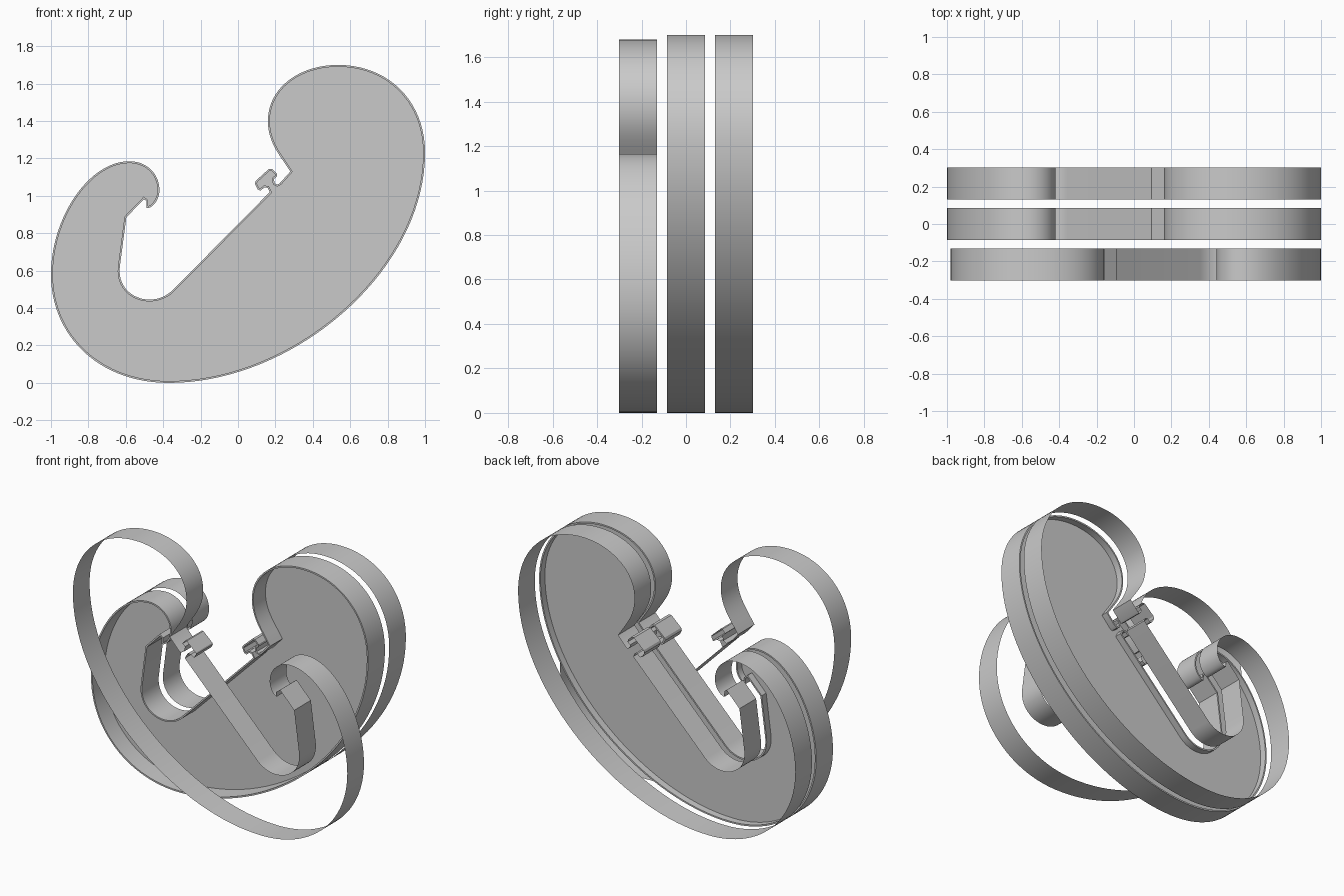
import bpy
import bmesh
from mathutils import Vector
from mathutils.geometry import interpolate_bezier

cube = bpy.data.objects.get("Cube")
if cube:
    bpy.data.objects.remove(cube, do_unlink=True)

grey = bpy.data.materials.new("plain grey")
grey.use_nodes = True
colour = (0.59, 0.59, 0.59, 1)
grey.diffuse_color = colour
grey.node_tree.nodes["Principled BSDF"].inputs["Base Color"].default_value = colour

WALL = 0.01


def bend(a, ha, hb, b, steps=20):
    """Bezier from a to b without its last point."""
    pts = interpolate_bezier(*(Vector((*p, 0)) for p in (a, ha, hb, b)), steps + 1)
    return [Vector((p.x, p.y)) for p in pts[:-1]]


def corners(*pts):
    return [Vector(p) for p in pts]


def make_outline():
    """Hooked bean profile in x and z, running counter-clockwise."""
    path = bend((-0.37, 0), (0.30, 0), (1, 0.60), (1, 1.23), 36)
    path += bend((1, 1.23), (1, 1.51), (0.80, 1.70), (0.535, 1.70))
    path += bend((0.535, 1.70), (0.33, 1.70), (0.16, 1.58), (0.16, 1.40))
    path += bend((0.16, 1.40), (0.16, 1.28), (0.23, 1.21), (0.28, 1.13), 12)
    # small locking clip
    path += corners((0.28, 1.13), (0.222, 1.066), (0.21, 1.06), (0.196, 1.068),
                    (0.192, 1.09), (0.21, 1.105), (0.208, 1.118), (0.184, 1.144),
                    (0.165, 1.144), (0.095, 1.08), (0.09, 1.065), (0.105, 1.035),
                    (0.12, 1.028), (0.142, 1.045), (0.158, 1.043), (0.17, 1.02))
    # inner slope, rounded valley and upright
    path += bend((-0.35, 0.495), (-0.46, 0.39), (-0.65, 0.46), (-0.632, 0.62))
    path += corners((-0.632, 0.62), (-0.597, 0.885), (-0.503, 0.982),
                    (-0.49, 0.972), (-0.49, 0.935))
    # curled tip and outer back
    path += bend((-0.478, 0.935), (-0.445, 0.945), (-0.42, 0.99), (-0.42, 1.03), 8)
    path += bend((-0.42, 1.03), (-0.42, 1.12), (-0.49, 1.185), (-0.58, 1.185), 14)
    path += bend((-0.58, 1.185), (-0.80, 1.185), (-1, 0.88), (-1, 0.58), 26)
    path += bend((-1, 0.58), (-1, 0.25), (-0.74, 0), (-0.37, 0), 26)
    return path


def inset(path, distance):
    """Move every point inwards by the wall thickness."""
    result = []
    for i, p in enumerate(path):
        a = (p - path[i - 1]).normalized()
        b = (path[(i + 1) % len(path)] - p).normalized()
        na, nb = Vector((-a.y, a.x)), Vector((-b.y, b.x))
        result.append(p + (na + nb) * distance / max(1 + na.dot(nb), 0.6))
    return result


def build(name, loops, closed=False, fill=False):
    """Skin a row of (profile, y) loops, or fill a single one."""
    bm = bmesh.new()
    rings = [[bm.verts.new((p.x, y, p.y)) for p in path] for path, y in loops]
    if fill:
        bm.faces.new(rings[0])
    else:
        pairs = list(zip(rings, rings[1:]))
        if closed:
            pairs.append((rings[-1], rings[0]))
        for r, s in pairs:
            for i in range(len(r)):
                bm.faces.new((r[i - 1], r[i], s[i], s[i - 1]))
        bmesh.ops.recalc_face_normals(bm, faces=bm.faces)
    mesh = bpy.data.meshes.new(name)
    bm.to_mesh(mesh)
    bm.free()
    mesh.materials.append(grey)
    obj = bpy.data.objects.new(name, mesh)
    bpy.context.collection.objects.link(obj)
    bpy.ops.object.select_all(action="DESELECT")
    obj.select_set(True)
    bpy.context.view_layer.objects.active = obj
    bpy.ops.object.shade_smooth_by_angle(angle=0.5)


outer = make_outline()
inner = inset(outer, WALL)
mirrored = [Vector((WALL - p.x, p.y - WALL)) for p in reversed(inner)]

# open band at the back
build("back_band", [(outer, 0.13), (outer, 0.302)])

# walled tray in the middle with a recessed panel
build("tray_wall", [(outer, -0.086), (outer, 0.086), (inner, 0.086), (inner, -0.086)],
      closed=True)
build("tray_panel", [(inner, 0.04)], fill=True)

# mirrored open band at the front
build("front_band", [(mirrored, -0.302), (mirrored, -0.13)])
